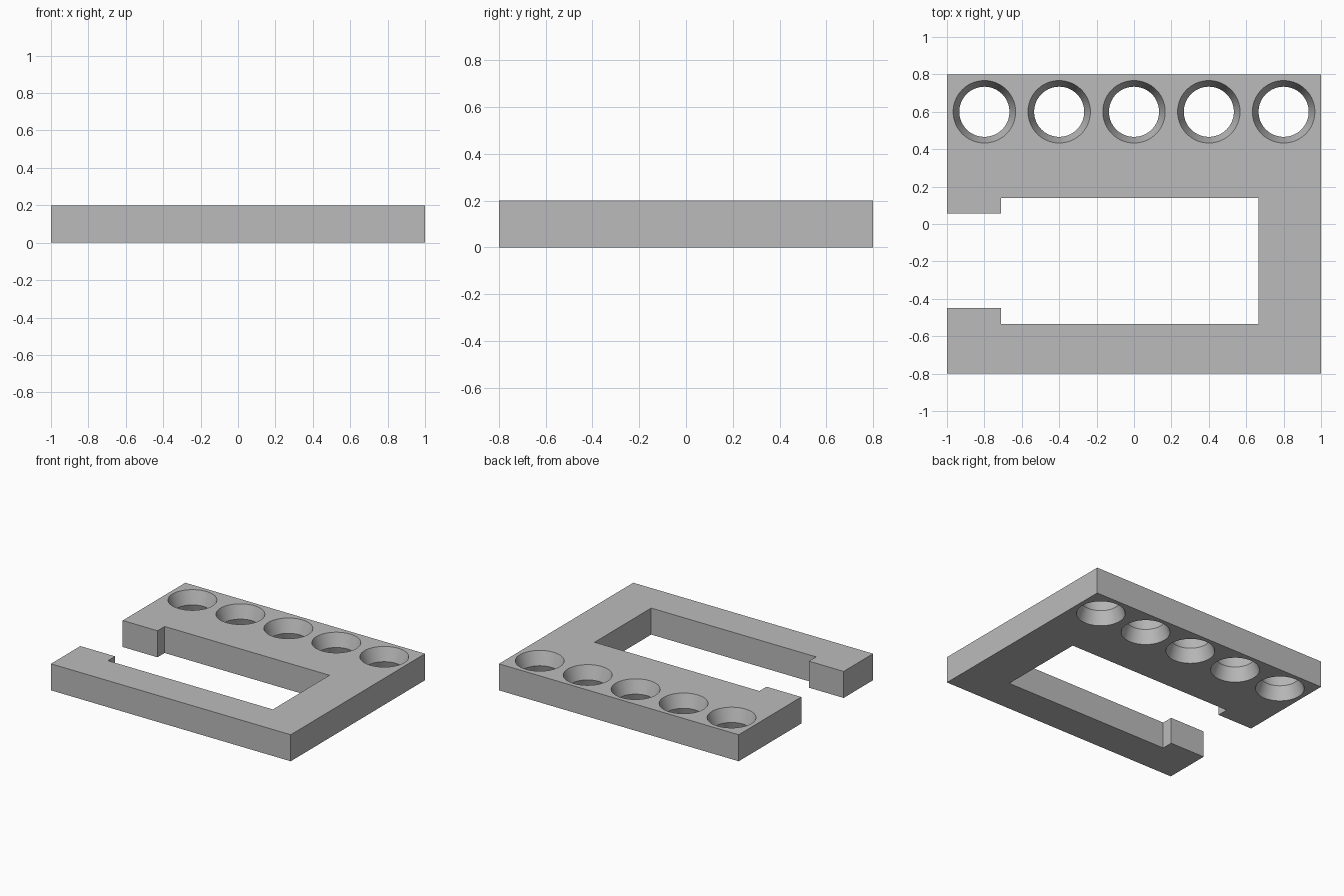
import bpy, bmesh, math

cube = bpy.data.objects.get("Cube")
if cube:
    bpy.data.objects.remove(cube, do_unlink=True)

THICK = 0.2
HOLE_Y = 0.6
RIM, WAIST = 0.167, 0.134

grey = bpy.data.materials.new("plain_grey")
grey.use_nodes = True
colour = (0.5, 0.5, 0.5, 1)
grey.diffuse_color = colour
grey.node_tree.nodes["Principled BSDF"].inputs["Base Color"].default_value = colour


def make_object(name, bm):
    bmesh.ops.recalc_face_normals(bm, faces=bm.faces)
    mesh = bpy.data.meshes.new(name)
    bm.to_mesh(mesh)
    bm.free()
    mesh.materials.append(grey)
    obj = bpy.data.objects.new(name, mesh)
    bpy.context.collection.objects.link(obj)
    return obj


# Plate outline with the stepped slot open on one side
outline = [(-1, -0.8), (1, -0.8), (1, 0.8), (-1, 0.8),
           (-1, 0.055), (-0.71, 0.055), (-0.71, 0.14), (0.665, 0.14),
           (0.665, -0.535), (-0.71, -0.535), (-0.71, -0.45), (-1, -0.45)]
bm = bmesh.new()
base = bm.faces.new([bm.verts.new((x, y, 0)) for x, y in outline])
top = bmesh.ops.extrude_face_region(bm, geom=[base], use_keep_orig=True)["geom"]
bmesh.ops.translate(bm, vec=(0, 0, THICK),
                    verts=[v for v in top if isinstance(v, bmesh.types.BMVert)])
plate = make_object("slotted_plate", bm)

# Waisted cutters: two cones meeting at mid thickness, running past both faces
extra = 0.05
end = WAIST + (RIM - WAIST) * (THICK / 2 + extra) / (THICK / 2)
levels = [(end, -extra), (WAIST, THICK / 2), (end, THICK + extra)]
SIDES = 96
bm = bmesh.new()
for i in range(5):
    cx = -0.8 + 0.4 * i
    rings = []
    for radius, z in levels:
        angles = [math.tau * k / SIDES for k in range(SIDES)]
        rings.append([bm.verts.new((cx + radius * math.cos(a),
                                    HOLE_Y + radius * math.sin(a), z)) for a in angles])
    for low, high in zip(rings, rings[1:]):
        for k in range(SIDES):
            n = (k + 1) % SIDES
            bm.faces.new((low[k], low[n], high[n], high[k]))
    bm.faces.new(rings[0][::-1])
    bm.faces.new(rings[-1])
cutter = make_object("hole_cutter", bm)
cutter.hide_render = True

# Cut the row of holes and discard the cutter
bpy.context.view_layer.objects.active = plate
bpy.ops.object.select_all(action="DESELECT")
plate.select_set(True)
cut = plate.modifiers.new("holes", "BOOLEAN")
cut.operation = "DIFFERENCE"
cut.solver = "EXACT"
cut.object = cutter
bpy.ops.object.modifier_apply(modifier=cut.name)
bpy.data.objects.remove(cutter, do_unlink=True)

bpy.ops.object.shade_smooth_by_angle(angle=math.radians(30))
